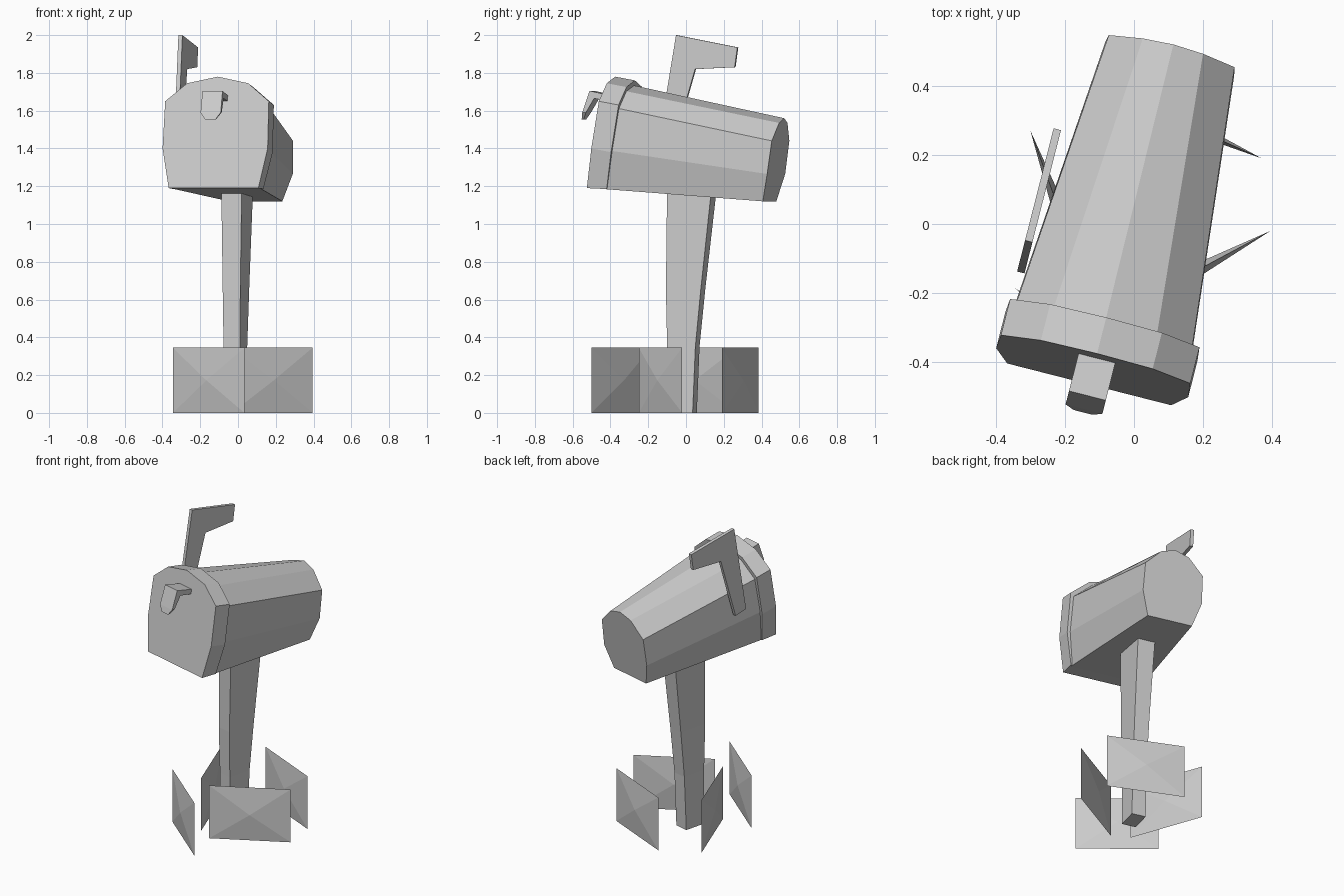
import bpy, bmesh, math
from mathutils import Matrix, Vector

cube = bpy.data.objects.get("Cube")
if cube:
    bpy.data.objects.remove(cube, do_unlink=True)

grey = bpy.data.materials.new("light_grey")
grey.use_nodes = True
colour = (0.6, 0.6, 0.6, 1)
grey.diffuse_color = colour
grey.node_tree.nodes["Principled BSDF"].inputs["Base Color"].default_value = colour

# The box, flag and post are all turned slightly about the vertical
TURN = Matrix.Rotation(math.radians(-14.3), 4, 'Z')


def finish(name, bm, matrix=TURN):
    bmesh.ops.transform(bm, matrix=matrix, verts=bm.verts)
    bmesh.ops.recalc_face_normals(bm, faces=bm.faces)
    mesh = bpy.data.meshes.new(name)
    bm.to_mesh(mesh)
    bm.free()
    mesh.materials.append(grey)
    obj = bpy.data.objects.new(name, mesh)
    bpy.context.collection.objects.link(obj)
    return obj


def loft(name, rings):
    """Skin a list of equal-length rings and cap both ends."""
    bm = bmesh.new()
    loops = [[bm.verts.new(p) for p in ring] for ring in rings]
    n = len(loops[0])
    for a, b in zip(loops, loops[1:]):
        for i in range(n):
            j = (i + 1) % n
            bm.faces.new((a[i], a[j], b[j], b[i]))
    bm.faces.new(loops[0])
    bm.faces.new(loops[-1])
    return finish(name, bm)


def arch(half, mid):
    """Mirror (half width, depth, height) points; the last one is the crown."""
    right = [Vector((mid + w, y, z)) for w, y, z in half]
    left = [Vector((mid - w, y, z)) for w, y, z in half[-2::-1]]
    return right + left


# Box: arched cross-sections, tapering towards the back
lid_front = arch([(.245, -.482, 1.19), (.287, -.447, 1.4), (.283, -.407, 1.65),
                  (.167, -.393, 1.745), (0, -.39, 1.78)], -.011)
lid_back = [p + Vector((0, .108, -.02)) for p in lid_front]
for i in (0, -1):
    lid_back[i].z = 1.185
body_front = arch([(.238, -.39, 1.185), (.27, -.36, 1.39), (.264, -.32, 1.615),
                   (.155, -.3, 1.705), (0, -.295, 1.735)], -.011)
body_back = arch([(.145, .452, 1.12), (.193, .488, 1.265), (.188, .512, 1.44),
                  (.09, .527, 1.535), (0, .532, 1.56)], -.018)
loft("box_lid", [lid_front, lid_back])
loft("box_body", [body_front, body_back])

# Lid handle: a short shelf that bends down into a pull tab
handle = []
for half, outer, inner in [(.055, (-.38, 1.675), (-.38, 1.645)),
                           (.055, (-.515, 1.705), (-.49, 1.665)),
                           (.055, (-.555, 1.59), (-.535, 1.59)),
                           (.028, (-.565, 1.553), (-.555, 1.553))]:
    mid = -.008
    handle.append([(mid - half, *outer), (mid + half, *outer),
                   (mid + half, *inner), (mid - half, *inner)])
loft("lid_handle", handle)

# Signal flag on the side of the box
flag = [(-.217, 1.45), (-.124, 2), (.211, 1.935), (.196, 1.83),
        (-.02, 1.82), (-.135, 1.43)]
loft("flag", [[(x, y, z) for y, z in flag] for x in (-.294, -.272)])

# Post: rectangular sections, deeper towards the top
post = []
for z, left, right, front, back in [(0, -.055, .035, -.092, .045),
                                    (.35, -.055, .035, -.094, .06),
                                    (.65, -.058, .038, -.1, .09),
                                    (1.2, -.068, .044, -.092, .152)]:
    post.append([(left, front, z), (right, front, z),
                 (right, back, z), (left, back, z)])
loft("post", post)

# Ground cards: upright rectangles with a shallow bulge on both sides
HEIGHT, BULGE = .345, .019
cards = {"front_left_card": ((-.033, -.25), (.395, -.02)),
         "back_left_card": ((.37, .19), (-.069, .385)),
         "back_right_card": ((-.3, .27), (-.133, -.19)),
         "front_right_card": ((-.345, -.185), (.034, -.5))}
for name, (start, end) in cards.items():
    a, b = Vector((*start, 0)), Vector((*end, 0))
    up = Vector((0, 0, HEIGHT))
    out = (b - a).cross(up).normalized() * BULGE
    bm = bmesh.new()
    rim = [bm.verts.new(p) for p in (a, b, b + up, a + up)]
    for side in (1, -1):
        tip = bm.verts.new((a + b + up) / 2 + out * side)
        for i in range(4):
            bm.faces.new((rim[i], rim[(i + 1) % 4], tip))
    finish(name, bm, Matrix.Identity(4))
